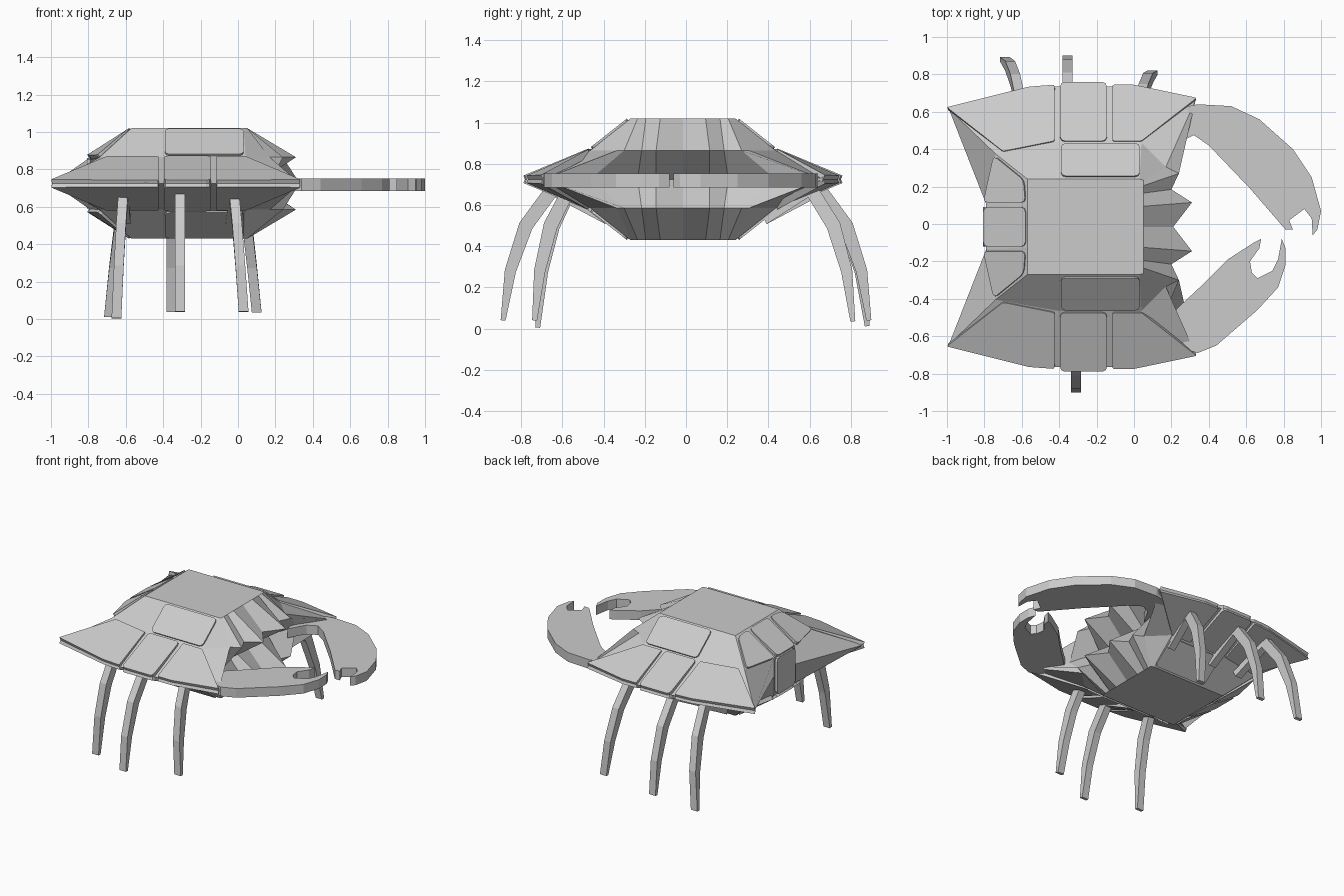
import bpy, bmesh
from mathutils import Vector

if "Cube" in bpy.data.objects:
    bpy.data.objects.remove(bpy.data.objects["Cube"])

YC, ZC = -0.015, 0.725   # symmetry planes of the shell


def finish(bm, name):
    bmesh.ops.recalc_face_normals(bm, faces=bm.faces)
    me = bpy.data.meshes.new(name)
    bm.to_mesh(me)
    bm.free()
    ob = bpy.data.objects.new(name, me)
    bpy.context.collection.objects.link(ob)
    return ob


def loft(rings, name):
    bm = bmesh.new()
    vs = [[bm.verts.new(p) for p in r] for r in rings]
    n = len(rings[0])
    for a, b in zip(vs, vs[1:]):
        for i in range(n):
            j = (i + 1) % n
            bm.faces.new((a[i], a[j], b[j], b[i]))
    bm.faces.new(vs[0])
    bm.faces.new(vs[-1])
    return finish(bm, name)


def plate(pts, name, sy=1, sz=1, corner=0.025):
    """Rounded armour plate lying just above the shell, mirrored by sy / sz."""
    bm = bmesh.new()
    f = bm.faces.new([bm.verts.new((x, YC + sy * y, ZC + sz * (z - ZC))) for x, y, z in pts])
    bmesh.ops.bevel(bm, geom=bm.verts[:], offset=corner, segments=2, profile=0.5, affect='VERTICES')
    bm.faces.ensure_lookup_table()
    f = bm.faces[0]
    f.normal_update()
    out = f.calc_center_median() - Vector((-0.25, YC, ZC))
    n = f.normal if f.normal.dot(out) > 0 else -f.normal
    n = n.copy()
    bmesh.ops.translate(bm, verts=bm.verts[:], vec=n * 0.012)
    g = bmesh.ops.extrude_face_region(bm, geom=[f], use_keep_orig=True)
    bmesh.ops.translate(bm, verts=[v for v in g['geom'] if isinstance(v, bmesh.types.BMVert)], vec=n * -0.035)
    return finish(bm, name)


# Shell core: half outlines from back centre round to front centre
top = [(-.57, 0), (-.57, .11), (-.57, .255), (-.39, .255), (.03, .255),
       (.05, .25), (.05, .22), (.05, .18), (.05, .11), (.05, 0)]
mid = [(-.79, 0), (-.79, .12), (-.74, .39), (-.4, .45), (.04, .45),
       (.17, .32), (.24, .285), (.2, .2), (.31, .13), (.21, 0)]
rim = [(-.79, 0), (-.79, .12), (-.99, .63), (-.5, .75), (0, .75),
       (.33, .68), (.17, .45), (.1, .22), (.09, .13), (.08, 0)]


def ring(half, z):
    return [(x, YC + y, z) for x, y in half] + [(x, YC - y, z) for x, y in half[-2:0:-1]]


loft([ring(top, 1.02), ring(mid, .865), ring(rim, ZC), ring(mid, .585), ring(top, .43)], "shell_core")

# Armour plates on sides and back, repeated in all four quadrants
side_plates = {
    "upper_side_plate": [(-.39, .265, 1.01), (.03, .265, 1.01), (.03, .44, .872), (-.39, .44, .872)],
    "middle_side_plate": [(-.395, .455, .863), (-.145, .455, .863), (-.145, .77, .732), (-.395, .77, .732)],
    "rear_side_plate": [(-.425, .455, .86), (-.70, .40, .86), (-1, .635, .735), (-.56, .745, .732), (-.425, .755, .732)],
    "front_side_plate": [(-.115, .455, .86), (.04, .455, .86), (.335, .685, .735), (0, .755, .732), (-.115, .755, .732)],
    "back_corner_plate": [(-.575, .13, 1.01), (-.80, .13, .868), (-.745, .38, .868), (-.585, .25, 1.005)],
}
for sz in (1, -1):
    for sy in (1, -1):
        for name, pts in side_plates.items():
            sharp = name in ("rear_side_plate", "front_side_plate")
            plate(pts, name, sy, sz, 0.008 if sharp else 0.025)
    plate([(-.575, -.105, 1.01), (-.575, .105, 1.01), (-.80, .105, .868), (-.80, -.105, .868)],
          "back_middle_plate", 1, sz)
plate([(-.795, -.105, .86), (-.795, .105, .86), (-.795, .105, .59), (-.795, -.105, .59)], "tail_plate")


# Legs: tapered square section swept along a bent path (y, z, thickness)
def leg(x0, x1, sy, foot_y, foot_z, name):
    path = [(.38, .53, .05), (.655, .665, .07), (.775, .50, .07), (.85, .28, .055), (.885, .04, .025)]
    dirs = [(-.45, .9), (.6, .8), (.9, .4), (.97, .22), (.95, .1)]
    rings = []
    for i, ((y, z, t), (ny, nz)) in enumerate(zip(path, dirs)):
        x = x0 + (x1 - x0) * i / 4
        y = .38 + (y - .38) * (foot_y - .38) / .505
        if i == 4:
            z = foot_z
        w, h = .026, t / 2
        rings.append([(x + a * w, sy * (y + b * ny * h), z + b * nz * h)
                      for a, b in ((-1, -1), (1, -1), (1, 1), (-1, 1))])
    loft(rings, name)


leg(-.58, -.69, 1, .88, .012, "left_rear_leg")
leg(-.355, -.355, 1, .888, .04, "left_middle_leg")
leg(.0, .10, 1, .81, .035, "left_front_leg")
leg(-.60, -.65, -1, .72, .005, "right_rear_leg")
leg(-.31, -.31, -1, .888, .04, "right_middle_leg")
leg(-.04, .03, -1, .735, .04, "right_front_leg")


# Claws: flat outlines given thickness
def claw(outline, name):
    loft([[(x, y, z) for x, y in outline] for z in (.685, .752)], name)


claw([(.15, .60), (.34, .64), (.52, .63), (.67, .56), (.85, .40), (.95, .25), (1, .07), (.98, -.03),
      (.955, -.06), (.95, .03), (.91, .08), (.87, .05), (.83, .02), (.85, -.03), (.81, -.03),
      (.62, .19), (.40, .42), (.32, .475), (.25, .44), (.18, .32), (.15, .45)], "large_claw")
claw([(.15, -.53), (.20, -.48), (.35, -.34), (.50, -.19), (.64, -.10), (.68, -.08), (.67, -.13),
      (.62, -.20), (.63, -.26), (.66, -.29), (.74, -.25), (.77, -.19), (.79, -.08), (.81, -.13),
      (.81, -.22), (.77, -.34), (.66, -.46), (.44, -.65), (.34, -.69), (.15, -.63)], "small_claw")
